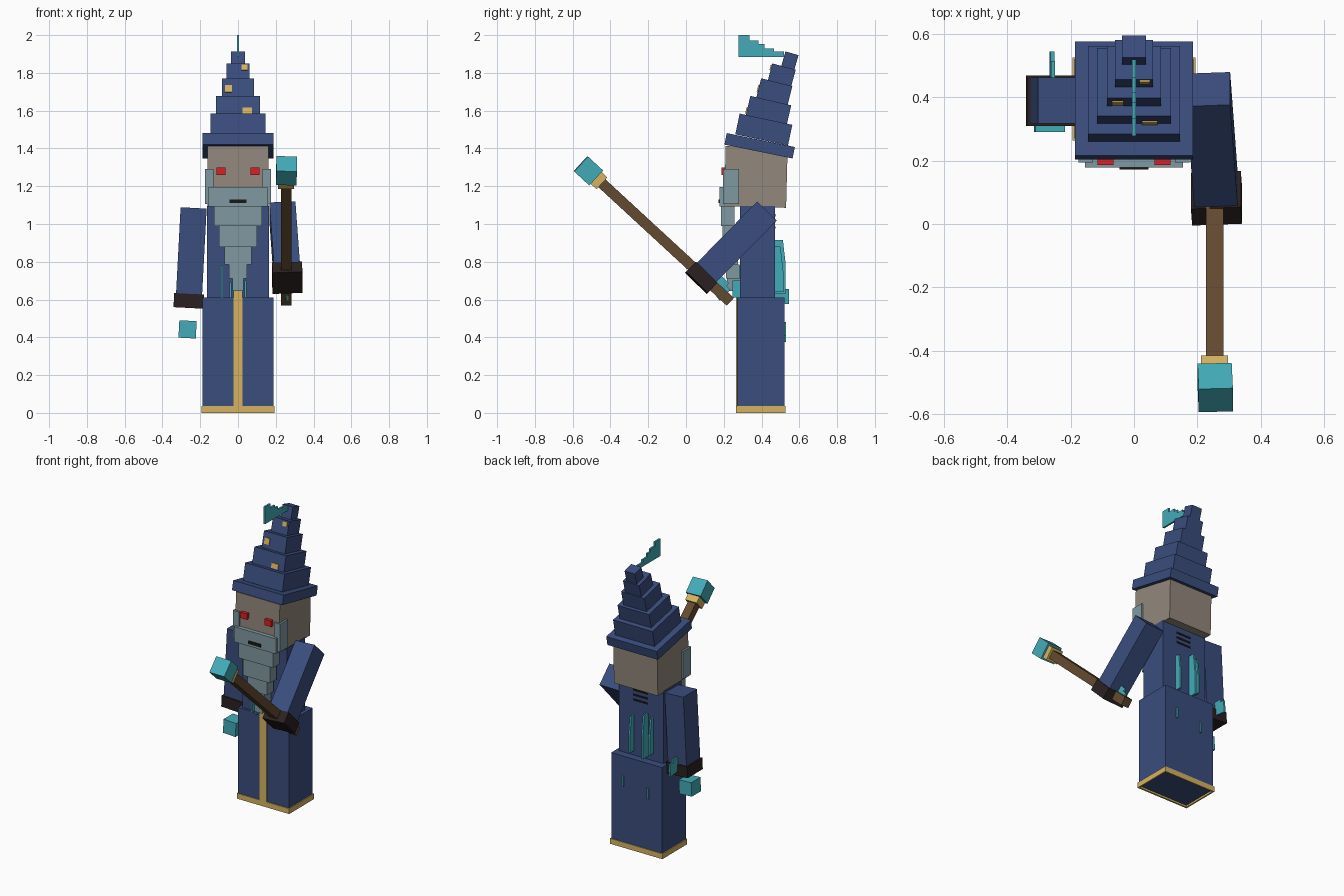
import bpy, bmesh, math
from mathutils import Matrix

cube = bpy.data.objects.get("Cube")
if cube:
    bpy.data.objects.remove(cube, do_unlink=True)


def material(name, rgb):
    m = bpy.data.materials.new(name)
    m.use_nodes = True
    m.diffuse_color = (*rgb, 1)
    m.node_tree.nodes["Principled BSDF"].inputs["Base Color"].default_value = (*rgb, 1)
    return m


BLUE = material("robe blue", (0.042, 0.074, 0.205))
TEAL = material("teal glow", (0.056, 0.41, 0.48))
GOLD = material("gold trim", (0.67, 0.45, 0.12))
WOOD = material("staff wood", (0.125, 0.070, 0.030))
SKIN = material("grey skin", (0.29, 0.245, 0.20))
HAIR = material("beard grey", (0.215, 0.32, 0.355))
RED = material("eye red", (0.70, 0.014, 0.018))
CUFF = material("cuff brown", (0.024, 0.015, 0.015))
BLACK = material("black", (0.010, 0.008, 0.008))


def finish(name, bm, mat, matrix):
    bmesh.ops.recalc_face_normals(bm, faces=bm.faces)
    me = bpy.data.meshes.new(name)
    bm.to_mesh(me)
    bm.free()
    me.materials.append(mat)
    ob = bpy.data.objects.new(name, me)
    ob.matrix_world = matrix
    bpy.context.collection.objects.link(ob)
    return ob


def box(name, mat, x, y, z, matrix=Matrix()):
    """Box from three (min, max) ranges, placed by a matrix."""
    bm = bmesh.new()
    bmesh.ops.create_cube(bm, size=1)
    for v in bm.verts:
        for i, (a, b) in enumerate((x, y, z)):
            v.co[i] = a + (b - a) * (v.co[i] + 0.5)
    return finish(name, bm, mat, matrix)


def plate(name, mat, points, x, thick, matrix=Matrix()):
    """Thin upright plate from a (y, z) outline."""
    bm = bmesh.new()
    f = bm.faces.new([bm.verts.new((x - thick / 2, y, z)) for y, z in points])
    ext = bmesh.ops.extrude_face_region(bm, geom=[f])["geom"]
    for v in ext:
        if isinstance(v, bmesh.types.BMVert):
            v.co.x += thick
    return finish(name, bm, mat, matrix)


def tilt(x, y, z, degrees, lean=0):
    return (Matrix.Translation((x, y, z)) @ Matrix.Rotation(math.radians(degrees), 4, 'X')
            @ Matrix.Rotation(math.radians(lean), 4, 'Y'))


def half(w):
    return (-w / 2, w / 2)


# Lower robe: two halves, with a gold hem and front band
for side, xr in (("left", (0, 0.188)), ("right", (-0.188, 0))):
    box("robe_" + side, BLUE, xr, (0.27, 0.522), (0.012, 0.61))
for name, yr in (("front", (0.264, 0.275)), ("back", (0.517, 0.527))):
    box("hem_" + name, GOLD, (-0.194, 0.194), yr, (0, 0.036))
for name, xr in (("left", (0.184, 0.194)), ("right", (-0.194, -0.184))):
    box("hem_" + name, GOLD, xr, (0.266, 0.525), (0, 0.036))
box("robe_front_band", GOLD, (-0.025, 0.025), (0.264, 0.29), (0.03, 0.665))

# Torso with slits on the back
box("torso", BLUE, (-0.165, 0.165), (0.285, 0.472), (0.6, 1.095))
for i in range(3):
    z = 0.975 + i * 0.033
    box(f"back_slit_{i + 1}", BLACK, (-0.05, 0.06), (0.47, 0.475), (z, z + 0.012))

# Glowing streaks
for i, (x, z0, z1, y1) in enumerate(((0.06, 0.64, 0.88, 0.515), (-0.045, 0.63, 0.915, 0.528),
                                     (-0.085, 0.66, 0.90, 0.51))):
    plate(f"back_streak_{i + 1}", TEAL,
          [(0.465, z0), (y1, z0), (y1, z1 - 0.13), (y1 - 0.015, z1), (0.465, z1)], x, 0.012)
for i, (x, z0) in enumerate(((0.10, 0.41), (-0.085, 0.375))):
    box(f"robe_streak_{i + 1}", TEAL, (x - 0.006, x + 0.006), (0.51, 0.53), (z0, z0 + 0.07))
for i, (x, z1, y0) in enumerate(((-0.085, 0.78, 0.265), (-0.04, 0.69, 0.245), (0.04, 0.70, 0.245))):
    box(f"front_streak_{i + 1}", TEAL, (x - 0.006, x + 0.006), (y0, 0.29), (0.61, z1))

# Head and face
head = tilt(0, 0.37, 1.245, -1.5)
box("head", SKIN, half(0.325), half(0.328), (-0.155, 0.165), head)
for side, s in (("left", 1), ("right", -1)):
    box("eye_" + side, RED, half(0.05), (0.187, 0.22), (1.26, 1.30), Matrix.Translation((s * 0.09, 0, 0)))
    box("sideburn_" + side, HAIR, half(0.045), (0.195, 0.28), (1.105, 1.292),
        Matrix.Translation((s * 0.1525, 0, 0)))

# Beard: stepped slabs narrowing downwards and sloping back
beard = [(1.195, 1.093, 0.155), (1.093, 0.99, 0.128), (0.99, 0.877, 0.100), (0.877, 0.785, 0.072),
         (0.785, 0.712, 0.048), (0.712, 0.645, 0.028)]
for i, (top, bottom, w) in enumerate(beard):
    front = 0.178 + (1.195 - top) * 0.08
    box(f"beard_{i + 1}", HAIR, (-w, w), (front, 0.25 + i * 0.008), (bottom, top))
box("mouth", BLACK, (-0.046, 0.046), (0.173, 0.18), (1.11, 1.13))

# Hat: wide brim and shrinking tiers leaning back
# (centre y, centre z, width, depth, height, tilt)
tiers = [(0.390, 1.414, 0.374, 0.368, 0.062, -11.5),
         (0.412, 1.500, 0.292, 0.285, 0.112, -12),
         (0.437, 1.602, 0.234, 0.222, 0.105, -13),
         (0.468, 1.700, 0.172, 0.170, 0.105, -14),
         (0.506, 1.785, 0.120, 0.128, 0.100, -15),
         (0.548, 1.858, 0.076, 0.072, 0.095, -16)]
for i, (y, z, w, d, h, a) in enumerate(tiers):
    box("hat_brim" if i == 0 else f"hat_tier_{i}", BLUE, half(w), half(d), half(h), tilt(0, y, z, a))
# Gold patches: (tier, x range, local z range)
for i, (t, xr, zr) in enumerate(((2, (0.025, 0.075), (-0.045, -0.012)),
                                 (3, (-0.07, -0.033), (-0.025, 0.015)),
                                 (4, (0.018, 0.05), (0.012, 0.042)))):
    y, z, w, d, h, a = tiers[t]
    box(f"hat_patch_{i + 1}", GOLD, xr, (-d / 2 - 0.006, -d / 2 + 0.002), zr, tilt(0, y, z, a))

# Glowing wisp at the hat tip
plate("hat_wisp", TEAL, [(0.278, 1.885), (0.52, 1.885), (0.52, 1.912), (0.465, 1.912), (0.465, 1.93),
                         (0.415, 1.93), (0.415, 1.952), (0.385, 1.952), (0.385, 1.972),
                         (0.335, 1.972), (0.335, 2.0), (0.278, 2.0)], 0, 0.012)

# Arms: sleeve, cuff and a small glowing streak behind the cuff
for side, m in (("left", tilt(0.235, 0.426, 1.066, -44.5, -3)),
                ("right", tilt(-0.235, 0.39, 1.085, 0, 3))):
    box("sleeve_" + side, BLUE, half(0.138), half(0.145), (-0.46, 0), m)
    box("cuff_" + side, CUFF, half(0.158), half(0.16), (-0.53, -0.455), m)
    plate("cuff_streak_" + side, TEAL, [(0.07, -0.50), (0.155, -0.51), (0.155, -0.43),
                                        (0.125, -0.43), (0.125, -0.41), (0.07, -0.41)], 0, 0.012, m)
box("floating_cube", TEAL, half(0.092), half(0.098), half(0.092), tilt(-0.267, 0.34, 0.442, 0, 3))

# Staff, built along its own z axis from the lower end
staff = tilt(0.255, 0.235, 0.588, 47.3)
box("staff_shaft", WOOD, half(0.056), half(0.056), (0, 0.95), staff)
box("staff_collar", GOLD, half(0.085), half(0.085), (0.925, 0.968), staff)
box("staff_head", TEAL, half(0.108), half(0.108), (0.968, 1.077),
    staff @ Matrix.Rotation(math.radians(2), 4, 'Y') @ Matrix.Translation((-0.034, 0, 0)))
